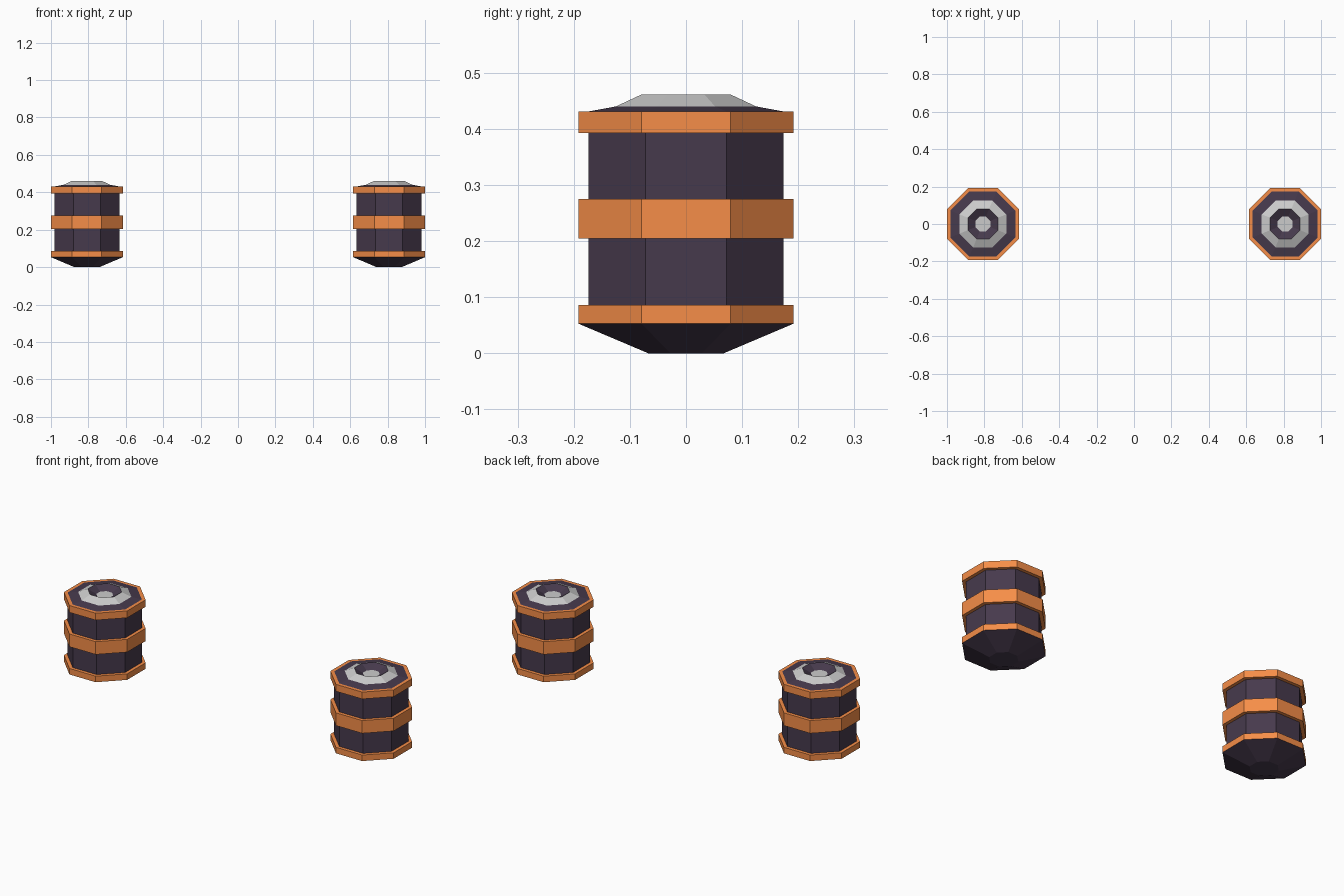
import bpy, bmesh, math

if "Cube" in bpy.data.objects:
    bpy.data.objects.remove(bpy.data.objects["Cube"])

SIDES = 8
FLAT = math.cos(math.pi / SIDES)  # flat-to-flat radius -> corner radius


def material(name, color):
    m = bpy.data.materials.new(name)
    m.diffuse_color = (*color, 1)
    m.use_nodes = True
    m.node_tree.nodes["Principled BSDF"].inputs["Base Color"].default_value = m.diffuse_color
    return m


PURPLE = material("dark_purple", (0.062, 0.042, 0.073))
ORANGE = material("orange", (0.92, 0.27, 0.065))


def lathe(name, profile, x, mat=None, closed=False):
    """Spin (flat radius, z) points, listed bottom-up on the outside, into an octagon."""
    bm = bmesh.new()
    rings = []
    for r, z in profile:
        if r == 0:
            rings.append([bm.verts.new((0, 0, z))] * SIDES)
            continue
        angles = [math.tau * (i + 0.5) / SIDES for i in range(SIDES)]
        rings.append([bm.verts.new((r / FLAT * math.cos(a), r / FLAT * math.sin(a), z))
                      for a in angles])
    pairs = list(zip(rings, rings[1:]))
    if closed:
        pairs.append((rings[-1], rings[0]))
    for a, b in pairs:
        for i in range(SIDES):
            j = (i + 1) % SIDES
            corners = list(dict.fromkeys((a[i], a[j], b[j], b[i])))
            bm.faces.new(corners)
    mesh = bpy.data.meshes.new(name)
    bm.to_mesh(mesh)
    bm.free()
    if mat:
        mesh.materials.append(mat)
    obj = bpy.data.objects.new(name, mesh)
    obj.location.x = x
    bpy.context.collection.objects.link(obj)
    return obj


BANDS = {"bottom": (0.053, 0.086), "middle": (0.205, 0.275), "top": (0.393, 0.431)}

for side, x in (("left", -0.808), ("right", 0.808)):
    # tapered foot, straight wall and sloping lid
    lathe(f"{side}_barrel_body",
          [(0, 0), (0.067, 0), (0.192, 0.053), (0.174, 0.06), (0.174, 0.431), (0.125, 0.44)],
          x, PURPLE)
    # raised hoops
    for part, (lo, hi) in BANDS.items():
        lathe(f"{side}_{part}_band",
              [(0.172, lo), (0.192, lo), (0.192, hi), (0.172, hi)], x, ORANGE, closed=True)
    # grey collar, dark recess and grey plug in the lid
    lathe(f"{side}_lid_collar", [(0.125, 0.44), (0.08, 0.461)], x)
    lathe(f"{side}_lid_recess", [(0.08, 0.461), (0.04, 0.438)], x, PURPLE)
    lathe(f"{side}_lid_plug", [(0.04, 0.438), (0, 0.438)], x)
